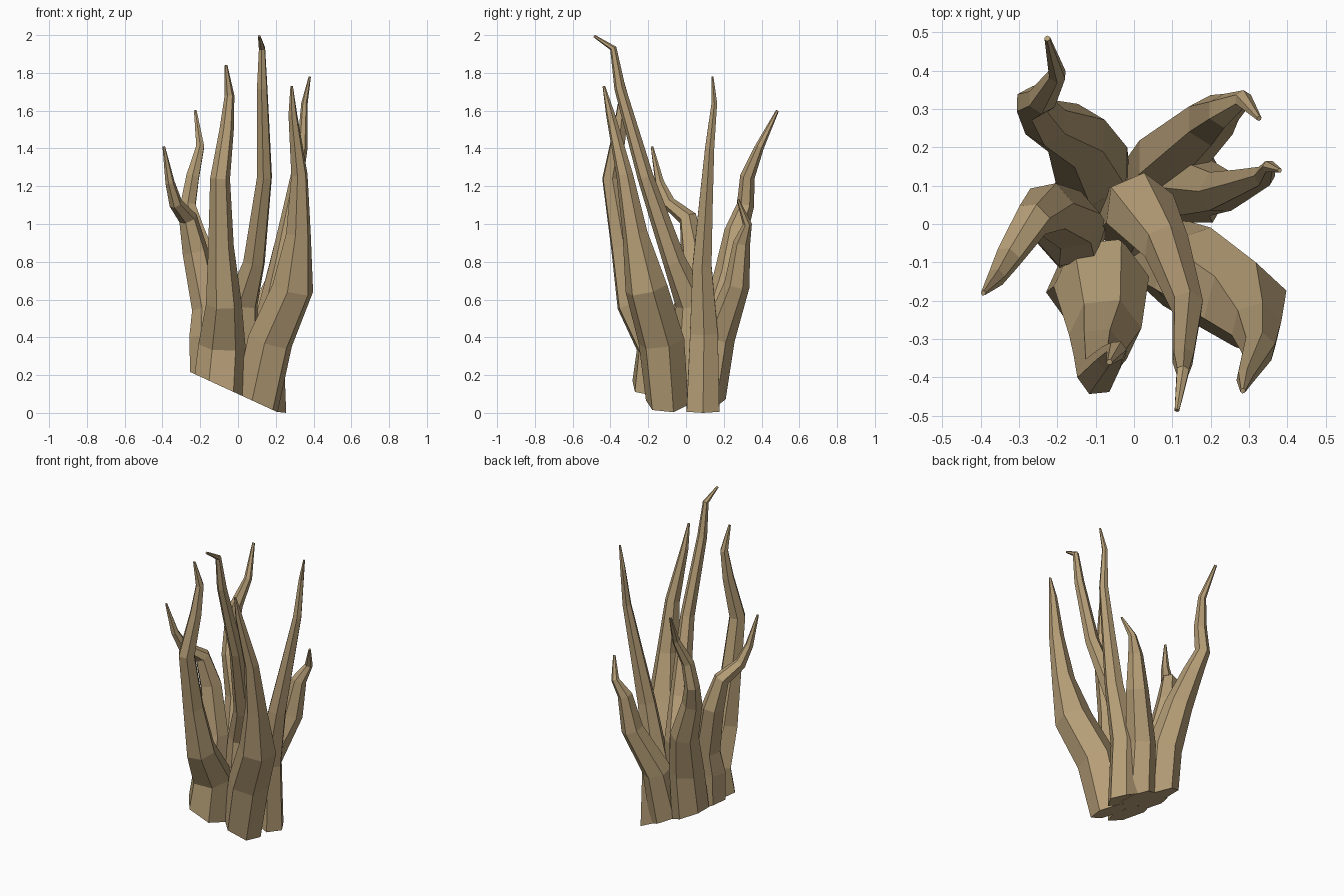
import bpy, bmesh, math
from mathutils import Vector

mat = bpy.data.materials.new("tan_root")
mat.diffuse_color = (0.47, 0.345, 0.185, 1)

SIDES = 6


def branch(name, path, turn=0.0):
    """Tapered low-poly branch; path = (x, y, z, radius), foot cut on the sloped base plane."""
    bm = bmesh.new()
    pts = [Vector(p[:3]) for p in path]
    rings = []
    for i, p in enumerate(pts):
        a, b = pts[max(i - 1, 0)], pts[min(i + 1, len(pts) - 1)]
        q = Vector((0, 0, 1)).rotation_difference((b - a).normalized())
        ring = []
        for k in range(SIDES):
            t = turn + math.tau * k / SIDES
            r = path[i][3]
            off = Vector((r * math.cos(t), r * math.sin(t), 0))
            if i:
                v = p + q @ off
            else:
                v = p + off
                v.z = max(0, 0.1 - 0.46 * v.x)
            ring.append(bm.verts.new(v))
        rings.append(ring)
    for lo, hi in zip(rings, rings[1:]):
        for k in range(SIDES):
            n = (k + 1) % SIDES
            bm.faces.new((lo[k], lo[n], hi[n], hi[k]))
    bm.faces.new(rings[0][::-1])
    bm.faces.new(rings[-1])
    me = bpy.data.meshes.new(name)
    bm.to_mesh(me)
    bm.free()
    me.materials.append(mat)
    bpy.context.collection.objects.link(bpy.data.objects.new(name, me))


# left branch, bending outward
branch("left_branch", [
    (-.16, -.03, .17, .095), (-.165, -.02, .4, .095), (-.165, .01, .55, .08),
    (-.225, .04, .85, .07), (-.265, .01, 1.03, .05), (-.33, -.09, 1.11, .036),
    (-.36, -.14, 1.22, .025), (-.393, -.18, 1.41, .007)], 0.2)
# back left branch, leaning backward
branch("back_left_branch", [
    (-.11, .11, .15, .11), (-.11, .15, .45, .105), (-.15, .23, .72, .085),
    (-.23, .265, .96, .062), (-.265, .315, 1.1, .046), (-.24, .325, 1.25, .039),
    (-.2, .39, 1.41, .024), (-.226, .484, 1.6, .008)], 0.5)
# front branch
branch("front_branch", [
    (-.1, -.165, .15, .13), (-.085, -.15, .36, .125), (-.075, -.28, .58, .095),
    (-.09, -.335, .88, .068), (-.095, -.395, 1.24, .053), (-.06, -.35, 1.5, .038),
    (-.045, -.33, 1.68, .026), (-.064, -.36, 1.84, .008)], 0.1)
# tallest branch from the middle, with hooked tip
branch("tall_branch", [
    (.0, .02, .1, .11), (.015, .04, .57, .095), (.085, -.06, .8, .062),
    (.14, -.215, 1.25, .043), (.128, -.35, 1.72, .03), (.127, -.385, 1.93, .018),
    (.112, -.486, 1.995, .007)], 0.4)
# thick front right branch
branch("front_right_branch", [
    (.1, -.1, .05, .115), (.17, -.13, .38, .125), (.29, -.21, .66, .115),
    (.32, -.27, .95, .068), (.325, -.325, 1.26, .045), (.29, -.4, 1.58, .024),
    (.284, -.435, 1.73, .007)], 0.3)
# slender right branch
branch("right_branch", [
    (.155, .09, .05, .1), (.155, .095, .42, .085), (.225, .085, .78, .058),
    (.285, .105, 1.1, .042), (.34, .125, 1.4, .028), (.352, .15, 1.64, .017),
    (.38, .14, 1.78, .006)], 0.0)
# short back right branch, curling
branch("back_right_branch", [
    (.06, .11, .05, .1), (.09, .17, .4, .09), (.2, .27, .68, .068),
    (.235, .295, .9, .045), (.285, .325, 1.0, .024), (.326, .275, 1.13, .007)], 0.5)
